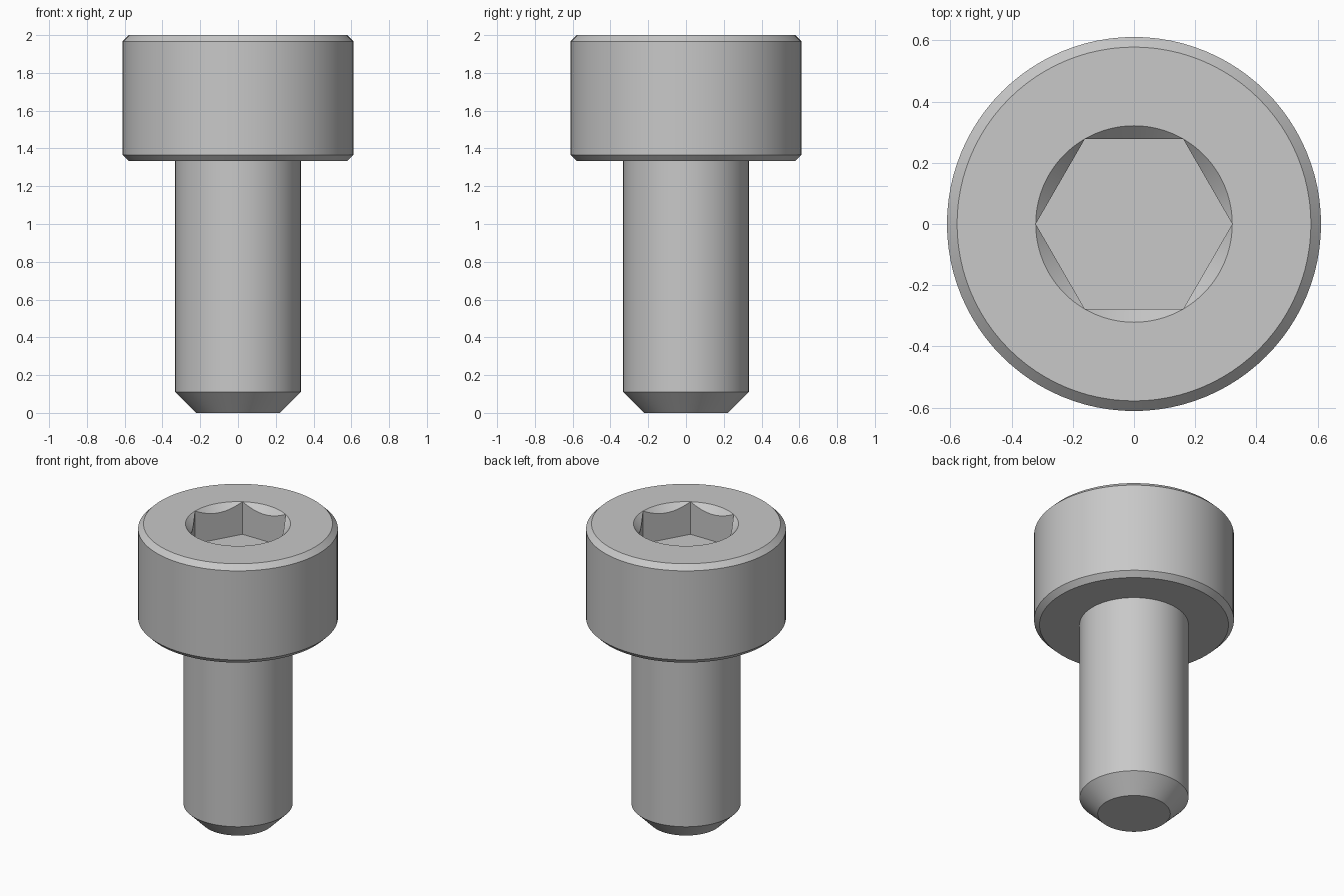
import bpy
import bmesh
from math import cos, pi, radians, sin

SEGMENTS = 96
HEAD_R, SHANK_R, TIP_R = 0.611, 0.333, 0.222
HEAD_BOTTOM, TOP = 1.333, 2.0
BEVEL = 0.033
SOCKET_APOTHEM = 0.278
SOCKET_R = SOCKET_APOTHEM / cos(pi / 6)
SOCKET_FLOOR = TOP - 0.22

cube = bpy.data.objects.get("Cube")
if cube:
    bpy.data.objects.remove(cube, do_unlink=True)

steel = bpy.data.materials.new("grey steel")
steel.use_nodes = True
colour = (0.58, 0.58, 0.58, 1)
steel.diffuse_color = colour
steel.node_tree.nodes["Principled BSDF"].inputs["Base Color"].default_value = colour


def circle(radius, z):
    """Round ring as a function of angle, giving radius and height."""
    return lambda angle: (radius, z)


def hex_radius(angle):
    return SOCKET_APOTHEM / cos(angle % (pi / 3) - pi / 6)


def hex_rim(angle):
    """Where the 45 degree lead-in cone meets the flat socket walls."""
    r = hex_radius(angle)
    return r, TOP - (SOCKET_R - r)


def hex_floor(angle):
    return hex_radius(angle), SOCKET_FLOOR


def lathe(name, rings, cap_start=False, cap_end=False):
    """Bridge a list of rings into one surface, with optional end caps."""
    bm = bmesh.new()
    loops = []
    for ring in rings:
        loop = []
        for i in range(SEGMENTS):
            angle = 2 * pi * i / SEGMENTS
            r, z = ring(angle)
            loop.append(bm.verts.new((r * cos(angle), r * sin(angle), z)))
        loops.append(loop)
    for low, high in zip(loops, loops[1:]):
        for i in range(SEGMENTS):
            j = (i + 1) % SEGMENTS
            bm.faces.new((low[i], low[j], high[j], high[i]))
    if cap_start:
        bm.faces.new(loops[0][::-1])
    if cap_end:
        bm.faces.new(loops[-1])
    bmesh.ops.remove_doubles(bm, verts=bm.verts, dist=0.0001)
    mesh = bpy.data.meshes.new(name)
    bm.to_mesh(mesh)
    bm.free()
    mesh.materials.append(steel)
    obj = bpy.data.objects.new(name, mesh)
    bpy.context.collection.objects.link(obj)
    return obj


# Shank with a chamfered tip
shank = lathe("shank", [
    circle(TIP_R, 0),
    circle(SHANK_R, SHANK_R - TIP_R),
    circle(SHANK_R, HEAD_BOTTOM),
], cap_start=True)

# Bevelled head, running on into the hexagonal socket
head = lathe("socket_head", [
    circle(SHANK_R, HEAD_BOTTOM),
    circle(HEAD_R - BEVEL, HEAD_BOTTOM),
    circle(HEAD_R, HEAD_BOTTOM + BEVEL),
    circle(HEAD_R, TOP - BEVEL),
    circle(HEAD_R - BEVEL, TOP),
    circle(SOCKET_R, TOP),
    hex_rim,
    hex_floor,
], cap_end=True)

# Smooth round walls, crisp edges
bpy.ops.object.select_all(action="DESELECT")
for part in (shank, head):
    part.select_set(True)
bpy.context.view_layer.objects.active = head
bpy.ops.object.shade_smooth_by_angle(angle=radians(25))
